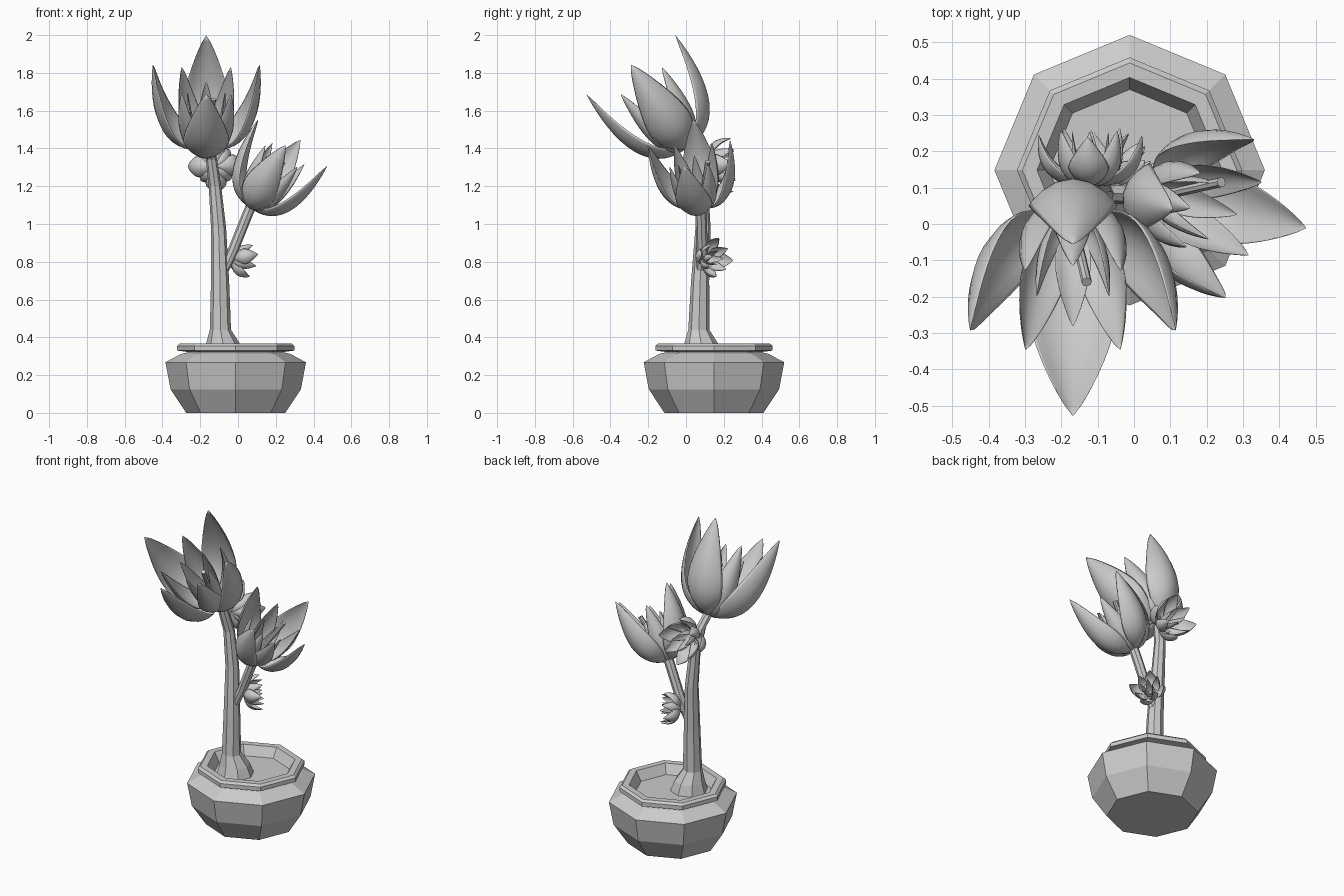
import bpy, bmesh
from math import sin, cos, pi
from mathutils import Vector

if "Cube" in bpy.data.objects:
    bpy.data.objects.remove(bpy.data.objects["Cube"])


def add_loft(bm, rings):
    """Skin a list of closed point rings and cap both ends."""
    vs = [[bm.verts.new(p) for p in ring] for ring in rings]
    n = len(vs[0])
    for a, b in zip(vs, vs[1:]):
        for i in range(n):
            bm.faces.new((a[i], a[(i + 1) % n], b[(i + 1) % n], b[i]))
    bm.faces.new(vs[0])
    bm.faces.new(vs[-1])


def finish(bm, name, smooth=False):
    bmesh.ops.recalc_face_normals(bm, faces=bm.faces[:])
    for f in bm.faces:
        f.smooth = smooth
    me = bpy.data.meshes.new(name)
    bm.to_mesh(me)
    bm.free()
    ob = bpy.data.objects.new(name, me)
    bpy.context.collection.objects.link(ob)
    return ob


def tube(name, stations, sides):
    """Faceted tube through level rings (x, y, z, radius)."""
    bm = bmesh.new()
    add_loft(bm, [[Vector((x + r * cos(2 * pi * i / sides), y + r * sin(2 * pi * i / sides), z))
                   for i in range(sides)] for x, y, z, r in stations])
    return finish(bm, name)


def add_petal(bm, base, axis, out, R, H, W, cup=0.5, thick=0.012):
    """Cupped, lens-section petal that leaves the base outward and curls up to the axis."""
    side = axis.cross(out)
    steps, sides = 18, 16
    rings = []
    for k in range(steps + 1):
        t = 0.01 + 0.988 * k / steps
        t = t - 0.06 * sin(2 * pi * t)          # finer rings at the ends
        p = base + out * R * (2.12 * t * (1 - t) + t * t) + axis * H * t * t
        tan = (out * R * (2.12 - 2.24 * t) + axis * H * 2 * t).normalized()
        inward = side.cross(tan)
        if inward.dot(axis - out) < 0:
            inward = -inward
        shape = sin(pi * t) ** 0.75
        w = W * shape
        ring = []
        for j in range(sides):
            a = 2 * pi * j / sides
            v = cos(a)
            ring.append(p + side * w * v + inward * (cup * w * v * v + thick * shape * sin(a)))
        rings.append(ring)
    add_loft(bm, rings)


def flower(name, base, axis, side, layers):
    """Layers are (count, angle offset in turns, radius, height, half width)."""
    base, axis = Vector(base), Vector(axis).normalized()
    u = Vector(side)
    u = (u - axis * u.dot(axis)).normalized()
    v = axis.cross(u)
    bm = bmesh.new()
    for count, off, R, H, W in layers:
        for i in range(count):
            a = 2 * pi * (i / count + off)
            add_petal(bm, base, axis, u * cos(a) + v * sin(a), R, H, W, thick=W * 0.11)
    return finish(bm, name, True)


def stamen(name, a, b, r):
    a, b = Vector(a), Vector(b)
    d = (b - a).normalized()
    u = d.orthogonal().normalized()
    v = d.cross(u)
    bm = bmesh.new()
    add_loft(bm, [[p + (u * cos(i * pi / 4) + v * sin(i * pi / 4)) * r for i in range(8)] for p in (a, b)])
    return finish(bm, name)


# octagonal pot with stepped rim and recessed soil
CX, CY = -0.012, 0.148
pot_profile = [(0.262, 0), (0.345, 0.125), (0.372, 0.268), (0.29, 0.312), (0.25, 0.322),
               (0.31, 0.33), (0.31, 0.355), (0.295, 0.368), (0.255, 0.368), (0.222, 0.31)]
tube("pot", [(CX, CY, z, r) for r, z in pot_profile], 8)

# trunk flaring at the soil, and the side branch
tube("trunk", [(-0.075, 0.08, 0.29, 0.115), (-0.08, 0.08, 0.37, 0.088), (-0.093, 0.068, 0.44, 0.056),
               (-0.095, 0.075, 0.70, 0.048), (-0.103, 0.09, 0.98, 0.04),
               (-0.122, 0.085, 1.2, 0.033), (-0.14, 0.05, 1.34, 0.03), (-0.16, 0.0, 1.42, 0.03)], 8)
tube("branch", [(-0.075, 0.08, 0.75, 0.026), (-0.03, 0.085, 0.85, 0.03),
                (0.05, 0.08, 1.05, 0.03), (0.075, 0.077, 1.11, 0.03)], 8)


# large blooms
def big_layers(s):
    return [(4, 0, 0.283 * s, 0.53 * s, 0.122 * s),
            (4, 0.125, 0.185 * s, 0.43 * s, 0.075 * s),
            (4, 0, 0.10 * s, 0.36 * s, 0.05 * s)]


flower("top_bloom", (-0.168, 0.0, 1.40), (0, -0.55, 0.835), (1, 0, 0), big_layers(1))
flower("side_bloom", (0.068, 0.077, 1.085), (0.533, -0.149, 0.83), (0.18, -0.025, -0.12), big_layers(0.785))
stamen("top_stamen", (-0.165, -0.01, 1.41), (-0.13, -0.16, 1.66), 0.014)
stamen("side_stamen", (0.07, 0.077, 1.09), (0.24, 0.115, 1.33), 0.014)


# small open blooms
def small_layers(s):
    return [(4, 0, 0.142 * s, 0.14 * s, 0.056 * s),
            (4, 0.125, 0.11 * s, 0.155 * s, 0.042 * s),
            (4, 0, 0.05 * s, 0.15 * s, 0.026 * s)]


flower("back_bloom", (-0.12, 0.105, 1.305), (0.0, 1, 0.05), (1, 0, 0.05), small_layers(1))
flower("low_bloom", (-0.035, 0.105, 0.815), (0.8, 0.6, 0.08), (0, 0.2, 1), small_layers(0.73))
stamen("low_stalk", (-0.09, 0.075, 0.79), (-0.02, 0.115, 0.82), 0.014)
